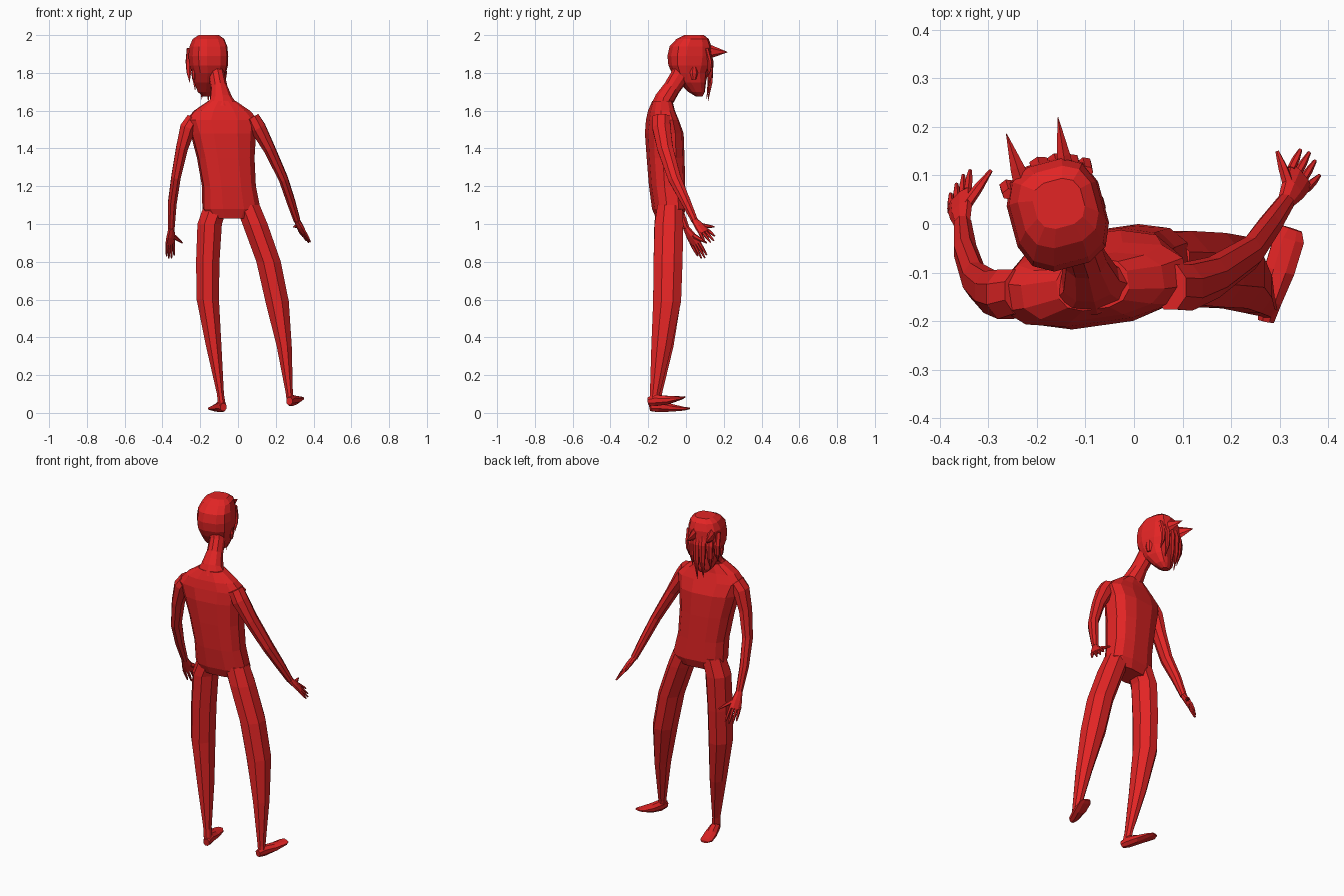
import bpy, bmesh, math
from mathutils import Vector

red = bpy.data.materials.new("red")
red.diffuse_color = (0.76, 0.018, 0.018, 1)


def loft(name, rings, n=8, side=(1, 0, 0), axis=None, square=1.0):
    """Skin of n-sided rings (x, y, z, half width, half depth) along a path."""
    bm = bmesh.new()
    pts = [Vector(r[:3]) for r in rings]
    loops = []
    for i, r in enumerate(rings):
        d = Vector(axis) if axis else pts[min(i + 1, len(pts) - 1)] - pts[max(i - 1, 0)]
        d.normalize()
        u = Vector(side)
        u = (u - d * u.dot(d)).normalized()
        v = d.cross(u)
        loop = []
        for k in range(n):
            a = 2 * math.pi * (k + 0.5) / n
            c, s = math.cos(a), math.sin(a)
            c = math.copysign(abs(c) ** square, c)
            s = math.copysign(abs(s) ** square, s)
            loop.append(bm.verts.new(pts[i] + u * c * r[3] + v * s * r[4]))
        loops.append(loop)
    for a, b in zip(loops, loops[1:]):
        for k in range(n):
            bm.faces.new((a[k], a[(k + 1) % n], b[(k + 1) % n], b[k]))
    bm.faces.new(loops[0])
    bm.faces.new(loops[-1])
    bmesh.ops.recalc_face_normals(bm, faces=bm.faces)
    me = bpy.data.meshes.new(name)
    bm.to_mesh(me)
    bm.free()
    me.materials.append(red)
    ob = bpy.data.objects.new(name, me)
    bpy.context.collection.objects.link(ob)
    return ob


def turned(deg):
    a = math.radians(deg)
    return (math.cos(a), math.sin(a), 0)


# Torso with hips, chest and shoulders
loft("torso", [
    (-.035, -.09, 1.03, .12, .065), (-.035, -.09, 1.08, .155, .085),
    (-.048, -.1, 1.2, .143, .092), (-.065, -.108, 1.35, .153, .096),
    (-.078, -.115, 1.48, .175, .097), (-.083, -.125, 1.55, .195, .08),
    (-.085, -.13, 1.6, .15, .066), (-.085, -.125, 1.65, .075, .052)],
    n=12, side=turned(8), axis=(0, 0, 1), square=.75)

# Neck leaning forward into the head
loft("neck", [
    (-.085, -.13, 1.61, .1, .06), (-.09, -.115, 1.66, .062, .052),
    (-.1, -.075, 1.72, .045, .046), (-.112, -.035, 1.78, .043, .05),
    (-.13, -.01, 1.85, .05, .05)], n=10, side=turned(10))

# Head: flat-topped hair cap narrowing to the jaw and chin
loft("head", [
    (-.165, .07, 1.675, .022, .016), (-.162, .055, 1.70, .05, .042),
    (-.155, .033, 1.75, .075, .07), (-.153, .018, 1.80, .086, .09),
    (-.155, .018, 1.84, .097, .108), (-.157, .02, 1.89, .1, .115),
    (-.157, .024, 1.94, .095, .108), (-.156, .035, 1.98, .08, .082),
    (-.155, .042, 2.0, .052, .05)],
    n=12, side=turned(15), axis=(0, 0, 1), square=.72)

# Spikes pointing forward from the top of the forehead
loft("horn_right", [(-.137, .09, 1.915, .022, .045), (-.145, .14, 1.912, .016, .032),
                    (-.157, .22, 1.91, .001, .001)], n=6)
loft("horn_left", [(-.225, .07, 1.915, .024, .045), (-.24, .115, 1.915, .017, .032),
                   (-.263, .186, 1.915, .001, .001)], n=6)

# Hanging fringe strands: sideways offset, tip height, half width
R, F = Vector(turned(15)), Vector(turned(105))
for i, (off, tip, w) in enumerate([(-.085, 1.75, .018), (-.05, 1.71, .02), (-.01, 1.66, .022),
                                   (.025, 1.645, .02), (.055, 1.72, .018), (.08, 1.77, .016)]):
    c = Vector((-.157, .02, 0)) + R * off
    fwd = .115 - 4 * off * off
    rings = []
    for z, f, k in ((1.93, fwd - .02, .9), (1.86, fwd - .002, 1), ((1.86 + tip) / 2, fwd - .004, .75),
                    (tip, fwd - .02, .05)):
        p = c + F * f
        rings.append((p.x, p.y, z, w * k, .013 * k))
    loft(f"fringe_strand_{i + 1}", rings, n=6, side=R)

# Ears and nose
for tag, s in (("left", -1), ("right", 1)):
    p = Vector((-.153, .02, 0)) + R * s * .085
    loft("ear_" + tag, [(p.x, p.y, 1.765, .006, .012), (p.x, p.y, 1.80, .012, .022),
                        (p.x, p.y, 1.83, .008, .014)], n=6, side=R, axis=(0, 0, 1))

# Legs
loft("leg_left", [
    (-.115, -.09, 1.1, .07, .072), (-.15, -.092, 1.0, .07, .082), (-.16, -.095, .8, .067, .083),
    (-.16, -.1, .6, .064, .08), (-.128, -.122, .35, .044, .06), (-.093, -.155, .1, .02, .03),
    (-.085, -.162, .04, .022, .03)], axis=(0, 0, -1))
loft("leg_right", [
    (.05, -.085, 1.1, .07, .072), (.09, -.09, 1.0, .072, .082), (.162, -.095, .8, .07, .083),
    (.207, -.1, .59, .067, .08), (.245, -.13, .35, .043, .058), (.272, -.165, .1, .02, .028),
    (.277, -.168, .07, .022, .028)], axis=(0, 0, -1))

# Feet, wedge shaped and turned outwards
loft("foot_left", [
    (-.077, -.19, .03, .018, .022), (-.088, -.15, .036, .027, .034), (-.108, -.08, .027, .036, .022),
    (-.128, -.01, .022, .036, .01), (-.135, .018, .024, .02, .005)])
loft("foot_right", [
    (.272, -.2, .062, .018, .022), (.28, -.16, .066, .026, .032), (.3, -.095, .068, .034, .024),
    (.32, -.03, .078, .034, .01), (.327, -.01, .083, .022, .005)])

# Arms
loft("arm_left", [
    (-.235, -.14, 1.555, .04, .05), (-.265, -.145, 1.51, .045, .055), (-.297, -.14, 1.4, .034, .047),
    (-.328, -.115, 1.25, .027, .04), (-.348, -.055, 1.11, .025, .03), (-.353, 0, .98, .019, .019)])
loft("arm_right", [
    (.075, -.13, 1.565, .04, .05), (.105, -.13, 1.51, .045, .052), (.165, -.11, 1.4, .033, .045),
    (.24, -.06, 1.24, .026, .037), (.28, -.002, 1.12, .024, .028), (.312, .045, 1.02, .019, .019)])


# Hands: a flat palm, four fingers and a thumb
def hand(tag, wrist, palm, across, tips, thumb):
    w, p, a = Vector(wrist), Vector(palm), Vector(across).normalized()
    m = w.lerp(p, .5)
    loft("palm_" + tag, [(*w, .018, .016), (*m, .03, .016), (*p, .036, .012)], side=a)
    for i, t in enumerate(tips):
        base = p + a * (.027 - .018 * i) - (p - w) * .1
        t = Vector(t)
        loft(f"finger_{tag}_{i + 1}", [(*base, .009, .009), (*base.lerp(t, .55), .008, .008),
                                       (*t, .004, .004)], n=6, side=a)
    t = Vector(thumb)
    base = m + a * .015
    loft("thumb_" + tag, [(*base, .014, .012), (*base.lerp(t, .5), .01, .01), (*t, .004, .004)],
         n=6, side=a)


hand("left", (-.353, 0, .98), (-.36, .052, .895), (.037, .048, .005),
     [(-.338, .11, .835), (-.352, .1, .82), (-.366, .082, .818), (-.378, .062, .83)],
     (-.295, .11, .9))
hand("right", (.312, .045, 1.02), (.343, .098, .955), (-.04, .05, .02),
     [(.343, .153, .935), (.361, .147, .912), (.373, .13, .902), (.382, .1, .905)],
     (.295, .15, .985))
